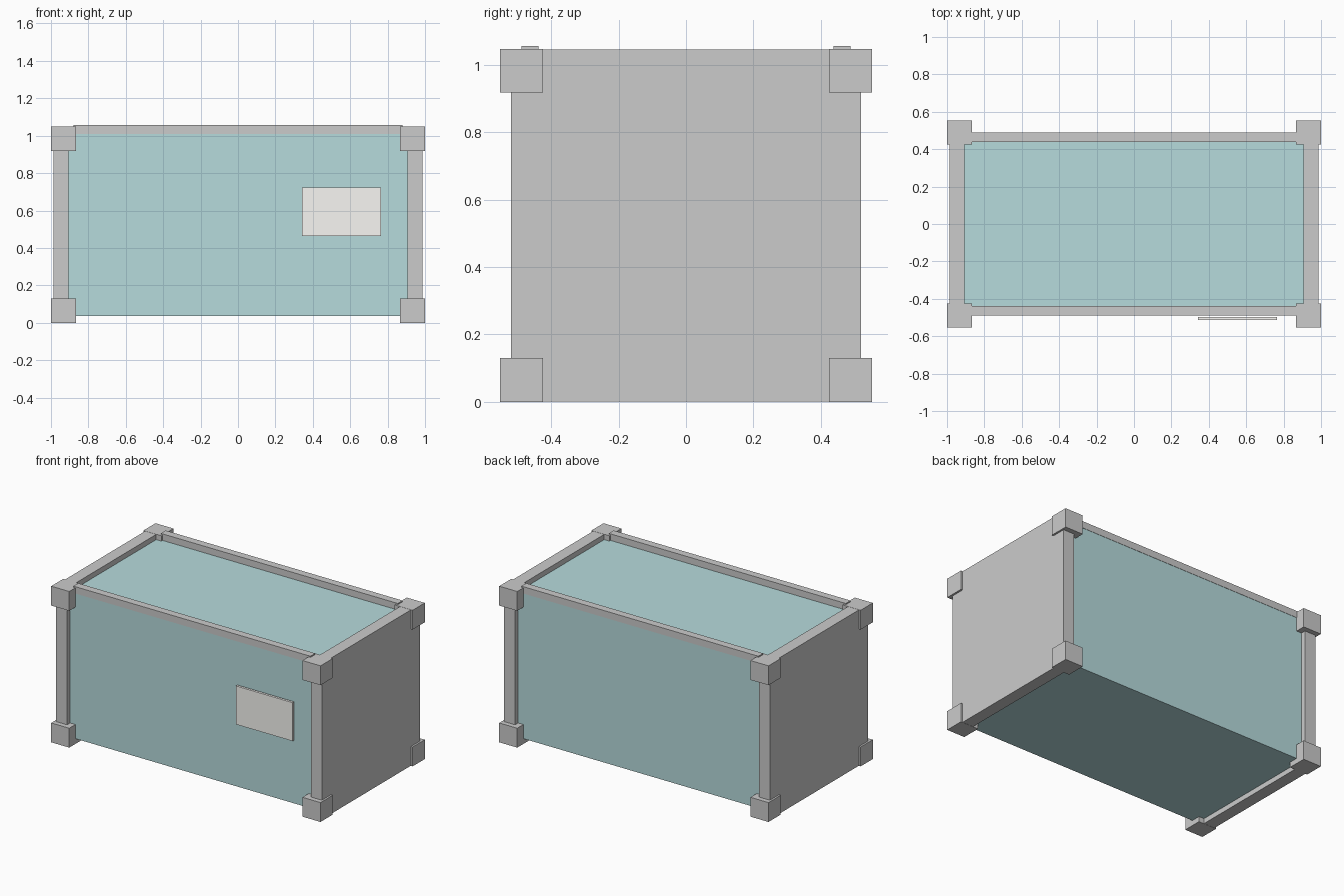
import bpy

if "Cube" in bpy.data.objects:
    bpy.data.objects.remove(bpy.data.objects["Cube"])


def material(name, rgb):
    m = bpy.data.materials.new(name)
    m.diffuse_color = (*rgb, 1)
    m.use_nodes = True
    m.node_tree.nodes["Principled BSDF"].inputs["Base Color"].default_value = m.diffuse_color
    return m


def box(name, x, y, z, mat=None):
    """Box from (min, max) ranges on each axis."""
    ranges = (x, y, z)
    bpy.ops.mesh.primitive_cube_add(size=1, location=[(a + b) / 2 for a, b in ranges])
    ob = bpy.context.object
    ob.name = name
    ob.scale = [b - a for a, b in ranges]
    bpy.ops.object.transform_apply(location=False, rotation=False, scale=True)
    if mat:
        ob.data.materials.append(mat)
    return ob


def span(side, a, b):
    """Range a..b mirrored to the given side."""
    return tuple(sorted((side * a, side * b)))


teal = material("teal_paint", (0.47, 0.71, 0.72))
end_grey = material("end_grey", (0.70, 0.70, 0.72))
pale = material("pale_plate", (0.94, 0.93, 0.90))

# Main container body
box("body", (-0.906, 0.906), (-0.487, 0.487), (0.035, 1.012), teal)

for sx, end in ((-1, "left"), (1, "right")):
    # End wall slabs
    box(f"{end}_end_wall", span(sx, 0.905, 0.987), (-0.52, 0.52), (0.001, 1.047), end_grey)
    # Corner blocks, top and bottom
    for sy, side in ((-1, "front"), (1, "back")):
        for level, z in (("bottom", (0, 0.13)), ("top", (0.918, 1.048))):
            box(f"{end}_{side}_{level}_corner_block",
                span(sx, 0.866, 1.0), span(sy, 0.425, 0.553), z)

# Long roof rails
for sy, side in ((-1, "front"), (1, "back")):
    box(f"{side}_roof_rail", (-0.88, 0.88), span(sy, 0.438, 0.489), (1.01, 1.056))

# Plate on the front side
box("side_plate", (0.342, 0.765), (-0.512, -0.496), (0.464, 0.722), pale)
